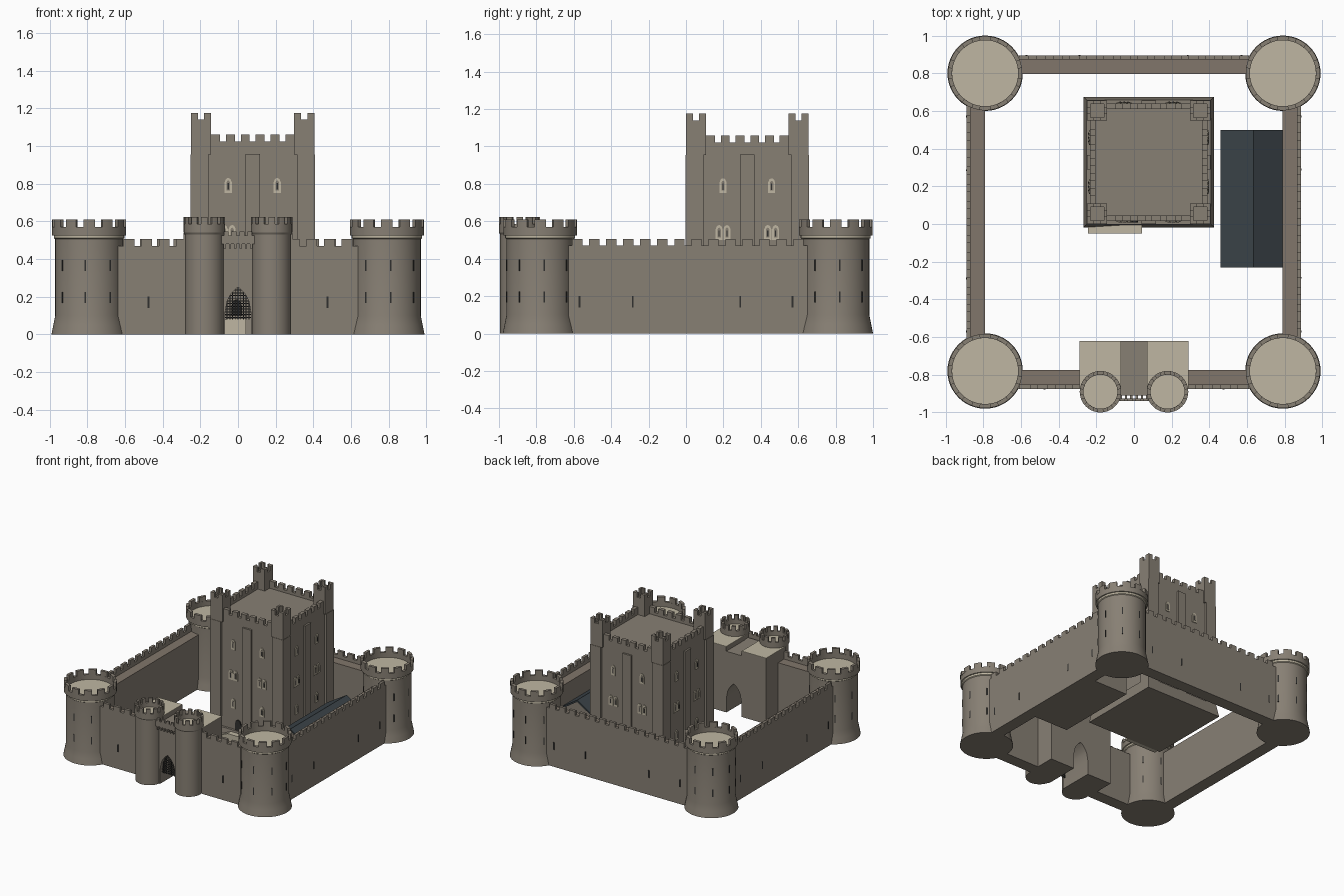
import bpy, bmesh
from math import sin, cos, pi, sqrt, radians
from mathutils import Matrix, Vector

if "Cube" in bpy.data.objects:
    bpy.data.objects.remove(bpy.data.objects["Cube"])

COLOURS = {"stone": (0.245, 0.215, 0.175), "pale_stone": (0.52, 0.47, 0.36),
           "walkway": (0.22, 0.18, 0.145), "slate": (0.045, 0.058, 0.067),
           "dark_iron": (0.03, 0.03, 0.028)}
STONE, PALE, WALK, SLATE, DARK = range(5)
MATS = []
for label, rgb in COLOURS.items():
    m = bpy.data.materials.new(label)
    m.use_nodes = True
    m.diffuse_color = (*rgb, 1)
    m.node_tree.nodes["Principled BSDF"].inputs["Base Color"].default_value = (*rgb, 1)
    MATS.append(m)


def finish(bm, name):
    bmesh.ops.recalc_face_normals(bm, faces=bm.faces)
    for e in bm.edges:
        e.smooth = len(e.link_faces) == 2 and e.calc_face_angle(0) < radians(30)
    for f in bm.faces:
        f.smooth = True
    mesh = bpy.data.meshes.new(name)
    bm.to_mesh(mesh)
    bm.free()
    for m in MATS:
        mesh.materials.append(m)
    obj = bpy.data.objects.new(name, mesh)
    bpy.context.collection.objects.link(obj)
    return obj


def prism(bm, pts, y0, y1, mat=STONE, mx=Matrix()):
    """Extrude an x-z outline from y0 to y1."""
    a = [bm.verts.new(mx @ Vector((x, y0, z))) for x, z in pts]
    b = [bm.verts.new(mx @ Vector((x, y1, z))) for x, z in pts]
    n = len(pts)
    faces = [bm.faces.new(a), bm.faces.new(b[::-1])]
    faces += [bm.faces.new((a[i], a[(i + 1) % n], b[(i + 1) % n], b[i])) for i in range(n)]
    for f in faces:
        f.material_index = mat
    return faces


def box(bm, x0, x1, y0, y1, z0, z1, mat=STONE, mx=Matrix()):
    return prism(bm, [(x0, z0), (x1, z0), (x1, z1), (x0, z1)], y0, y1, mat, mx)


def merlons(bm, x0, x1, y0, y1, z0, z1, count, mx=Matrix()):
    """Row of teeth beginning and ending with a tooth."""
    pitch = (x1 - x0) / (count - 0.4)
    for i in range(count):
        box(bm, x0 + i * pitch, x0 + (i + 0.6) * pitch, y0, y1, z0, z1, STONE, mx)


def arch(w, spring, rise, steps=6):
    """Pointed arch from right springing over the apex to the left."""
    r = (w * w + rise * rise) / (2 * w)
    half = [(w * (1 - i / steps), spring + sqrt(max(0, r * r - (w * (1 - i / steps) + r - w) ** 2)))
            for i in range(steps + 1)]
    return half + [(-x, z) for x, z in half[-2::-1]]


def arched_plate(bm, x, z, w, h, y0, y1, mat, mx):
    pts = [(x - w, z), (x + w, z)] + [(x + px, z + pz) for px, pz in arch(w, h - w * 1.2, w * 1.2, 3)]
    prism(bm, pts, y0, y1, mat, mx)


def round_tower(name, x, y, profile, mats, parapet, segs=48, teeth=12):
    """Lathe a tower; parapet is (inner radius, outer radius, z0, z1) of the teeth."""
    bm = bmesh.new()
    c = Vector((x, y, 0))
    rings = [[bm.verts.new(c + Vector((r * cos(2 * pi * i / segs), r * sin(2 * pi * i / segs), z)))
              for i in range(segs)] for r, z in profile]
    for lo, hi, m in zip(rings, rings[1:], mats):
        for i in range(segs):
            j = (i + 1) % segs
            bm.faces.new((lo[i], lo[j], hi[j], hi[i])).material_index = m
    bm.faces.new(rings[0])
    bm.faces.new(rings[-1]).material_index = PALE
    r0, r1, z0, z1 = parapet
    for t in range(teeth):
        mid = -pi / 2 + 2 * pi * t / teeth
        angles = [mid + (s - 2) / 2 * 0.3 * 2 * pi / teeth for s in range(5)]
        loop = [(r1, a) for a in angles] + [(r0, a) for a in reversed(angles)]
        lo = [bm.verts.new(c + Vector((r * cos(a), r * sin(a), z0))) for r, a in loop]
        hi = [bm.verts.new(v.co + Vector((0, 0, z1 - z0))) for v in lo]
        bm.faces.new(lo)
        bm.faces.new(hi)
        for i in range(len(lo)):
            j = (i + 1) % len(lo)
            bm.faces.new((lo[i], lo[j], hi[j], hi[i]))
    return finish(bm, name)


# Corner towers with two rows of arrow slits
R = 0.18
corner_profile = [(0.2, 0), (0.19, 0.05), (R, 0.1), (R, 0.505), (0.187, 0.51), (0.187, 0.525), (0.197, 0.525),
                  (0.197, 0.57), (0.175, 0.57), (0.175, 0.53)]
corner_mats = [STONE, STONE, STONE, PALE, PALE, PALE, STONE, STONE, STONE]
for sx, side in ((-1, "right"), (1, "left")):
    for ty, end in ((-0.78, "front"), (0.8, "back")):
        tx = sx * 0.79
        round_tower(f"{end}_{side}_corner_tower", tx, ty, corner_profile, corner_mats,
                    (0.175, 0.197, 0.57, 0.61))
        bm = bmesh.new()
        for k in range(8):
            mx = Matrix.Translation((tx, ty, 0)) @ Matrix.Rotation(k * pi / 4 + sx * 0.12, 4, "Z")
            for z in (0.165, 0.335):
                box(bm, -0.004, 0.004, -R - 0.002, -R + 0.005, z, z + 0.06, DARK, mx)
        finish(bm, f"{end}_{side}_tower_slits")


# Curtain walls: outer face at distance d after turning by k quarter turns
def curtain(name, k, d, a, b, teeth, slits):
    mx = Matrix.Rotation(k * pi / 2, 4, "Z")
    bm = bmesh.new()
    box(bm, a, b, -d, -d + 0.1, 0, 0.44, STONE, mx)
    box(bm, a, b, -d + 0.022, -d + 0.1, 0.44, 0.443, WALK, mx)
    box(bm, a, b, -d, -d + 0.022, 0.44, 0.47, STONE, mx)
    merlons(bm, a, b, -d, -d + 0.022, 0.47, 0.505, teeth, mx)
    for s in slits:
        box(bm, s - 0.005, s + 0.005, -d - 0.002, -d + 0.004, 0.14, 0.2, DARK, mx)
    finish(bm, name)


spread = (-0.57, -0.285, 0.29, 0.57)
curtain("front_right_wall", 0, 0.875, -0.7, -0.27, 5, [-0.475])
curtain("front_left_wall", 0, 0.875, 0.27, 0.7, 5, [0.475])
curtain("left_wall", 1, 0.887, -0.7, 0.72, 16, spread)
curtain("back_wall", 2, 0.895, -0.7, 0.7, 16, spread)
curtain("right_wall", 3, 0.89, -0.72, 0.7, 16, spread)

# Gatehouse with a pointed passage right through it
W, SPRING, RISE = 0.068, 0.12, 0.13
bm = bmesh.new()
opening = [(W, 0)] + arch(W, SPRING, RISE) + [(-W, 0)]
prism(bm, [(-0.29, 0), (-0.29, 0.535), (-0.07, 0.535), (-0.07, 0.5), (0.07, 0.5), (0.07, 0.535),
           (0.29, 0.535), (0.29, 0)] + opening, -0.87, -0.62)
prism(bm, [(-0.1, 0), (-0.1, 0.5), (0.1, 0.5), (0.1, 0)] + opening, -0.91, -0.87)
for s in (-1, 1):
    x0, x1 = sorted((s * 0.07, s * 0.29))
    box(bm, x0, x1, -0.87, -0.62, 0.535, 0.539, PALE)
finish(bm, "gatehouse")

# Overhanging parapet on corbels above the gate
bm = bmesh.new()
box(bm, -0.09, 0.09, -0.94, -0.925, 0.48, 0.525)
merlons(bm, -0.075, 0.075, -0.94, -0.925, 0.525, 0.545, 4)
for i in range(6):
    x = -0.07 + i * 0.028
    box(bm, x - 0.006, x + 0.006, -0.94, -0.905, 0.455, 0.49)
finish(bm, "gate_parapet")

# Gate towers
for s, side in ((-1, "right"), (1, "left")):
    round_tower(f"{side}_gate_tower", s * 0.178, -0.89,
                [(0.104, 0), (0.104, 0.53), (0.11, 0.54), (0.11, 0.585), (0.09, 0.585), (0.09, 0.55)],
                [STONE] * 5, (0.09, 0.11, 0.585, 0.622), 40, 12)

# Portcullis bars
bm = bmesh.new()
radius = (W * W + RISE * RISE) / (2 * W)
for i in range(-4, 5):
    x = i * 0.0145
    top = SPRING + sqrt(radius ** 2 - (abs(x) + radius - W) ** 2)
    box(bm, x - 0.0025, x + 0.0025, -0.883, -0.878, 0.08, top, DARK)
for i in range(11):
    z = 0.09 + i * 0.0145
    half = W if z < SPRING else sqrt(radius ** 2 - (z - SPRING) ** 2) - radius + W
    box(bm, -half, half, -0.882, -0.879, z - 0.0025, z + 0.0025, DARK)
finish(bm, "portcullis")

# Keep: sloped plinth, body, and four matching sides
centre = Matrix.Translation((0.078, 0.328, 0))
H, P = 0.312, 0.33
bm = bmesh.new()
plinth = box(bm, -0.346, 0.346, -0.346, 0.346, 0, 0.1, STONE, centre)
for v in {v for f in plinth for v in f.verts if v.co.z > 0.05}:
    v.co.x += (0.078 - v.co.x) * 0.045
    v.co.y += (0.328 - v.co.y) * 0.045
box(bm, -H, H, -H, H, 0, 1.0, STONE, centre)
for k in range(4):
    mx = centre @ Matrix.Rotation(k * pi / 2, 4, "Z")
    box(bm, -0.038, 0.038, -P + 0.003, -H, 0, 0.957, STONE, mx)
    box(bm, -0.24, 0.24, -H, -H + 0.03, 1.0, 1.022, STONE, mx)
    merlons(bm, -0.22, 0.22, -H, -H + 0.03, 1.022, 1.06, 6, mx)
    # Corner buttress and crenellated turret
    box(bm, -P, -0.235, -P, -0.235, 0, 0.955, STONE, mx)
    box(bm, -P + 0.003, -0.22, -P + 0.003, -0.22, 0.955, 1.12, STONE, mx)
    for q in range(4):
        tm = mx @ Matrix.Translation((-0.2735, -0.2735, 0)) @ Matrix.Rotation(q * pi / 2, 4, "Z")
        box(bm, -0.0535, 0.0535, -0.0535, -0.036, 1.12, 1.14, STONE, tm)
        box(bm, -0.0535, -0.016, -0.0535, -0.036, 1.14, 1.175, STONE, tm)
        box(bm, 0.016, 0.0535, -0.0535, -0.036, 1.14, 1.175, STONE, tm)
finish(bm, "keep")

# Keep windows: pale arched frames with dark lights
bm = bmesh.new()
for k in range(4):
    mx = centre @ Matrix.Rotation(k * pi / 2, 4, "Z")
    for x in (-0.13, 0.13):
        lights = [(x, 0.75), (x - 0.021, 0.5), (x + 0.021, 0.5), (x, 0.27)]
        for wx, z in lights:
            arched_plate(bm, wx, z, 0.019, 0.08, -H - 0.006, -H, PALE, mx)
            arched_plate(bm, wx, z + 0.014, 0.009, 0.052, -H - 0.008, -H - 0.004, STONE, mx)
            box(bm, wx - 0.003, wx + 0.003, -H - 0.009, -H - 0.006, z + 0.018, z + 0.052, DARK, mx)
arched_plate(bm, -0.085, 0.085, 0.027, 0.1, -H - 0.008, -H, DARK, centre)
finish(bm, "keep_windows_and_door")

# Stair rising along the keep front to a landing
bm = bmesh.new()
for i in range(14):
    x = -0.245 + i * 0.014
    box(bm, x, x + 0.014, -0.05, 0.01, 0, 0.085 * (i + 1) / 14, PALE)
box(bm, -0.049, 0.042, -0.05, 0.01, 0, 0.085, PALE)
finish(bm, "keep_stair")

# Hall with a slate gable roof against the left wall
bm = bmesh.new()
box(bm, 0.48, 0.79, -0.215, 0.485, 0, 0.27)
prism(bm, [(0.49, 0.27), (0.635, 0.36), (0.78, 0.27)], -0.215, 0.485)
finish(bm, "hall")
bm = bmesh.new()
prism(bm, [(0.46, 0.255), (0.635, 0.362), (0.787, 0.262), (0.787, 0.277), (0.635, 0.377), (0.46, 0.27)],
      -0.23, 0.5, SLATE)
finish(bm, "hall_roof")
